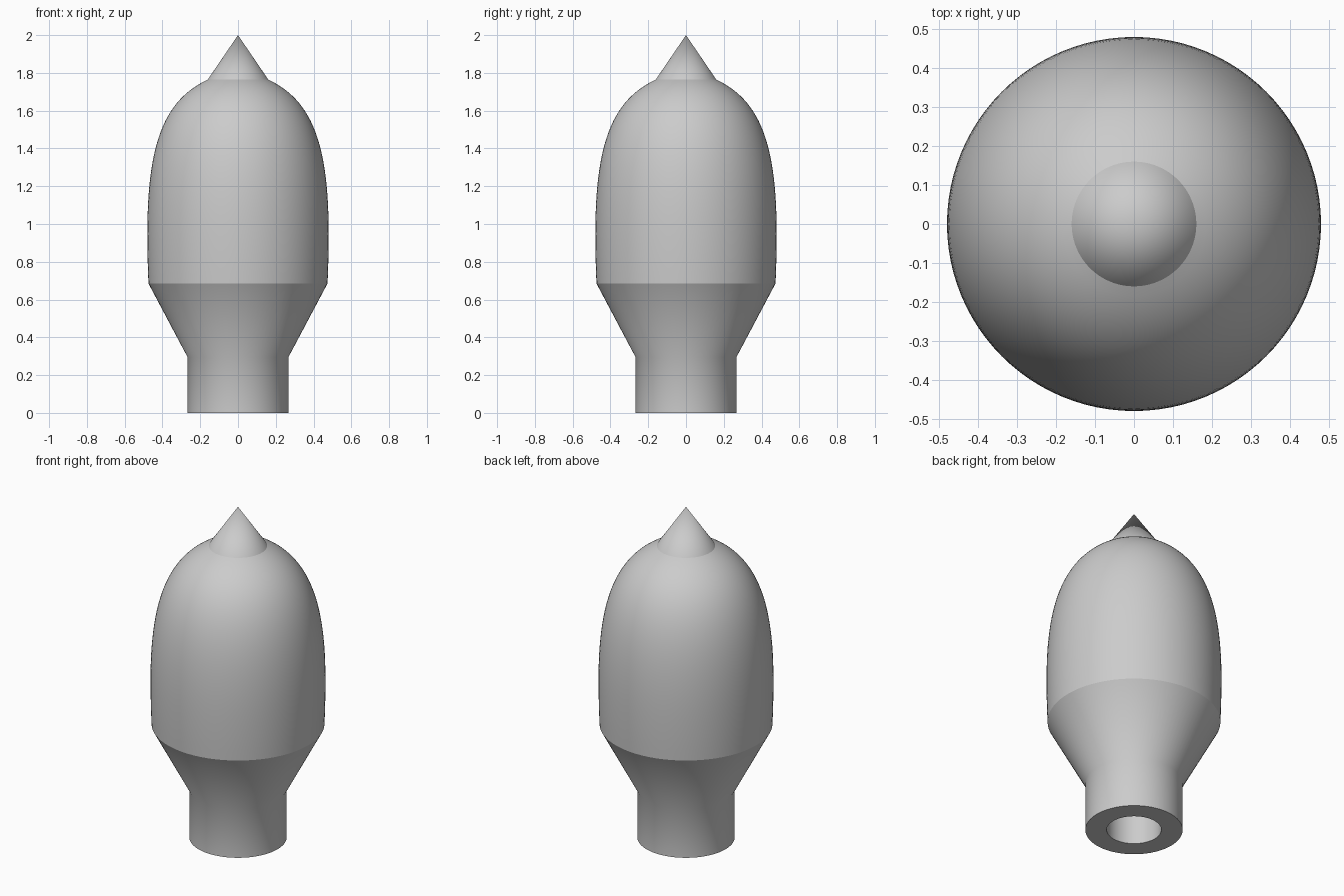
import bpy, bmesh, math
from mathutils import Vector
from mathutils.geometry import interpolate_bezier

SIDES = 96

cube = bpy.data.objects.get("Cube")
if cube:
    bpy.data.objects.remove(cube, do_unlink=True)

grey = bpy.data.materials.new("plain_grey")
grey.use_nodes = True
colour = (0.6, 0.6, 0.6, 1)
grey.diffuse_color = colour
grey.node_tree.nodes["Principled BSDF"].inputs["Base Color"].default_value = colour


def lathe(name, profile, sharp_rings=()):
    """Revolve (radius, height) points about z; listed rings keep hard edges."""
    bm = bmesh.new()
    rings = []
    for r, z in profile:
        count = SIDES if r > 0 else 1
        rings.append([bm.verts.new((r * math.cos(math.tau * i / SIDES),
                                    r * math.sin(math.tau * i / SIDES), z))
                      for i in range(count)])
    for low, high in zip(rings, rings[1:]):
        for i in range(SIDES):
            j = (i + 1) % SIDES
            corners = [low[i % len(low)], low[j % len(low)],
                       high[j % len(high)], high[i % len(high)]]
            face = bm.faces.new(list(dict.fromkeys(corners)))
            face.smooth = True
    for k in sharp_rings:
        for i in range(SIDES):
            edge = bm.edges.get((rings[k][i], rings[k][(i + 1) % SIDES]))
            edge.smooth = False
    mesh = bpy.data.meshes.new(name)
    bm.to_mesh(mesh)
    bm.free()
    mesh.materials.append(grey)
    obj = bpy.data.objects.new(name, mesh)
    bpy.context.collection.objects.link(obj)
    return obj


def curve(start, handle_a, handle_b, end, count):
    points = [Vector((r, z)) for r, z in (start, handle_a, handle_b, end)]
    return [(p.x, p.y) for p in interpolate_bezier(*points, count)]


# Hollow neck and flared base: bore roof, bore wall, rim, outer wall, flare
lathe("neck_and_flare",
      [(0, 0.4), (0.15, 0.4), (0.15, 0), (0.267, 0), (0.267, 0.295), (0.474, 0.685)],
      sharp_rings=(1, 2, 3))

# Domed body
belly = curve((0.474, 0.685), (0.478, 0.78), (0.48, 0.86), (0.48, 0.95), 6)
dome = curve((0.48, 0.95), (0.48, 1.45), (0.38, 1.66), (0.16, 1.765), 28)
lathe("domed_body", belly + dome[1:])

# Pointed tip
lathe("pointed_tip", [(0.16, 1.765), (0, 2)])
